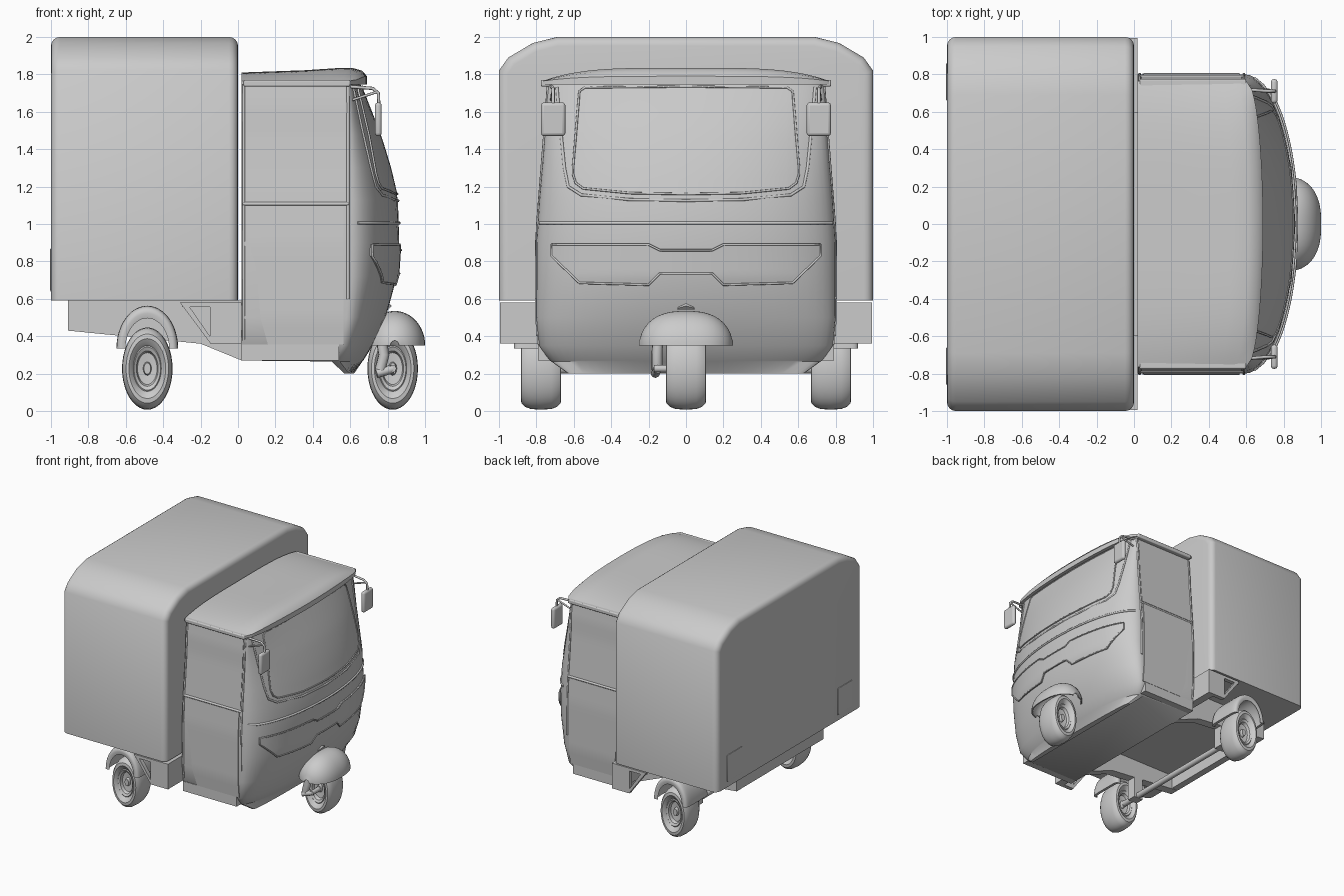
import bpy, bmesh
from math import sin, cos, pi, radians, sqrt

if "Cube" in bpy.data.objects:
    bpy.data.objects.remove(bpy.data.objects["Cube"])


def mesh(name, verts, faces):
    me = bpy.data.meshes.new(name)
    bm = bmesh.new()
    vs = [bm.verts.new(v) for v in verts]
    for f in faces:
        bm.faces.new([vs[i] for i in f])
    bmesh.ops.remove_doubles(bm, verts=bm.verts, dist=1e-5)
    bmesh.ops.recalc_face_normals(bm, faces=bm.faces)
    bm.to_mesh(me)
    bm.free()
    ob = bpy.data.objects.new(name, me)
    bpy.context.collection.objects.link(ob)
    return ob


def slab(name, A, B):
    """Closed solid between two equal point grids."""
    n, m = len(A), len(A[0])
    verts = [p for g in (A, B) for row in g for p in row]
    k, F = n * m, []
    for i in range(n - 1):
        for j in range(m - 1):
            q = [i * m + j, i * m + j + 1, (i + 1) * m + j + 1, (i + 1) * m + j]
            F += [q, [a + k for a in q]]
    rim = [j for j in range(m)] + [i * m + m - 1 for i in range(1, n)]
    rim += [(n - 1) * m + j for j in range(m - 2, -1, -1)] + [i * m for i in range(n - 2, 0, -1)]
    for a, b in zip(rim, rim[1:] + rim[:1]):
        F.append([a, b, b + k, a + k])
    return mesh(name, verts, F)


def extrude(name, prof, a, b, axis):
    put = (lambda p, t: (t, *p)) if axis == 'x' else (lambda p, t: (p[0], t, p[1]))
    n = len(prof)
    F = [list(range(n)), list(range(n, 2 * n))]
    F += [[i, (i + 1) % n, (i + 1) % n + n, i + n] for i in range(n)]
    return mesh(name, [put(p, t) for t in (a, b) for p in prof], F)


def box(name, x0, x1, y0, y1, z0, z1, bev=0):
    ob = extrude(name, [(x0, z0), (x1, z0), (x1, z1), (x0, z1)], y0, y1, 'y')
    if bev:
        md = ob.modifiers.new('round', 'BEVEL')
        md.width, md.segments = bev, 3
    return ob


def tube(name, pts, r, closed=False):
    cu = bpy.data.curves.new(name, 'CURVE')
    cu.dimensions, cu.bevel_depth, cu.bevel_resolution, cu.use_fill_caps = '3D', r, 2, True
    sp = cu.splines.new('POLY')
    sp.points.add(len(pts) - 1)
    for p, q in zip(sp.points, pts):
        p.co = (*q, 1)
    sp.use_cyclic_u = closed
    ob = bpy.data.objects.new(name, cu)
    bpy.context.collection.objects.link(ob)


def lerp(tab, v):
    for a, b in zip(tab, tab[1:]):
        if v <= b[0]:
            t = max(0, (v - a[0]) / (b[0] - a[0]))
            return [p + (q - p) * t for p, q in zip(a[1:], b[1:])]
    return list(tab[-1][1:])


def mirrored(half):
    return [(-y, z) for y, z in half[::-1] if y > 0] + half


# cabin sections: z, rear x, half width, corner x, nose x
CAB = [(.2, .57, .63, .59, .62), (.265, .5, .72, .53, .665), (.27, .02, .73, .53, .67),
       (.35, .02, .785, .56, .72), (.5, .02, .80, .58, .79), (.72, .02, .80, .59, .85),
       (.9, .02, .80, .59, .862), (1.13, .02, .785, .59, .855), (1.3, .02, .77, .59, .815),
       (1.48, .02, .755, .59, .76), (1.62, .02, .75, .59, .705), (1.76, .02, .735, .59, .65)]


def front(y, z, off=0):
    _, w, xc, nose = lerp(CAB, z)
    return (xc + (nose - xc) * sqrt(max(0, 1 - (y / w) ** 2)) + off, y, z)


def side(s, x, z, off=0):
    return (x, s * (lerp(CAB, z)[1] + off), z)


rings = []
for z, xr, w, xc, nose in CAB:
    arc = [(xc + (nose - xc) * cos(t), w * sin(t), z) for t in [radians(-90 + 6 * i) for i in range(31)]]
    rings.append([(xr, -w, z)] + arc + [(xr, w, z)])
N = len(rings[0])
F = [[r * N + i, r * N + (i + 1) % N, (r + 1) * N + (i + 1) % N, (r + 1) * N + i]
     for r in range(len(rings) - 1) for i in range(N)]
F += [list(range(N)), [(len(rings) - 1) * N + i for i in range(N)]]
mesh('cabin_body', [p for r in rings for p in r], F)


# panels that follow the curved nose
def front_panel(name, bot, top, off):
    w = top[-1][0]
    ys = sorted({round(-w + 2 * w * i / 40, 4) for i in range(41)} | {p[0] for p in bot + top})
    def grid(o):
        return [[front(y, lerp(bot, y)[0] * (1 - v / 8) + lerp(top, y)[0] * v / 8, o)
                 for v in range(9)] for y in ys]
    slab(name, grid(off), grid(-.03))
    loop = [(y, lerp(top, y)[0]) for y in ys] + [(y, lerp(bot, y)[0]) for y in ys[::-1]]
    tube(name + '_trim', [front(y, z, off) for y, z in loop], .006, True)


front_panel('windshield', mirrored([(0, 1.16), (.3, 1.165), (.55, 1.19), (.59, 1.22), (.605, 1.27)]),
            mirrored([(0, 1.735), (.54, 1.73), (.57, 1.71), (.605, 1.29)]), .004)
front_panel('headlight_band', mirrored([(0, .735), (.14, .735), (.2, .675), (.57, .685), (.72, .83)]),
            mirrored([(0, .86), (.14, .86), (.2, .89), (.72, .89)]), .012)
ys = [-.78 + .039 * i for i in range(41)]
tube('nose_belt_trim', [front(y, 1.005, .002) for y in ys], .009)
frame = mirrored([(0, 1.125), (.3, 1.13), (.56, 1.155), (.63, 1.2), (.65, 1.3), (.67, 1.5), (.69, 1.73)])
tube('windshield_surround', [front(y, z) for y, z in frame], .008)

# roof with curved visor
def roof(top):
    g = []
    for i in range(33):
        v = -1 + i / 16
        xf = .6 + .09 * sqrt(1 - v * v)
        row = []
        for k in (0, .25, .5, .75, .88, .96, 1):
            x = .02 + (xf - .02) * k
            h = lerp([(0, 1.81), (.5, 1.822), (.75, 1.833), (.88, 1.835), (.96, 1.82), (1, 1.79)], k)[0]
            row.append((x, .765 * v, 1.765 + (h - 1.765) * (1 - abs(v) ** 4) if top else 1.745))
        g.append(row)
    return g
slab('cabin_roof', roof(True), roof(False))

# doors, sills, mirrors on both sides
DOOR = [(.355, .16), (.5, .12), (.75, .1), (.86, .07), (.95, .045), (1.1, .055)]
for s, n in ((-1, 'right'), (1, 'left')):
    def panel(z0, z1, xa, xb, off):
        return [[side(s, xa(z) + (xb - xa(z)) * k / 4, z, off) for k in range(5)]
                for z in [z0 + (z1 - z0) * i / 16 for i in range(17)]]
    dx = lambda z: lerp(DOOR, z)[0]
    wx = lambda z: .04
    slab(n + '_door', panel(.355, 1.1, dx, .565, .007), panel(.355, 1.1, dx, .565, -.02))
    slab(n + '_side_window', panel(1.12, 1.73, wx, .575, .004), panel(1.12, 1.73, wx, .575, -.02))
    tube(n + '_waist_trim', [side(s, .025, 1.108), side(s, .59, 1.108)], .01)
    tube(n + '_front_pillar', [side(s, .588, z) for z in (.6, .8, 1, 1.3, 1.5, 1.75)], .008)
    tube(n + '_rear_pillar', [side(s, .03, z) for z in (.3, .4, .6, 1, 1.3, 1.5, 1.75)], .008)
    box(n + '_sill', .02, .54, s * .6, s * .79, .27, .355)
    box(n + '_roof_gutter', .03, .6, s * .7, s * .775, 1.735, 1.77, .008)
    tube(n + '_mirror_arm', [(.59, s * .72, 1.735), (.72, s * .71, 1.725), (.75, s * .71, 1.7),
                             (.755, s * .71, 1.6)], .009)
    tube(n + '_mirror_brace', [(.6, s * .72, 1.66), (.74, s * .715, 1.705)], .007)
    box(n + '_mirror', .732, .768, s * .71 - .065, s * .71 + .065, 1.47, 1.65, .017)

# cargo box with rounded roof and rounded end edges
prof = mirrored([(.69, 2), (.82, 1.967), (.95, 1.89), (1, 1.82), (1, .59)])
cargo = extrude('cargo_box', prof, -1, 0, 'x')
bm = bmesh.new()
bm.from_mesh(cargo.data)
ends = [e for e in bm.edges if abs(e.verts[0].co.x - e.verts[1].co.x) < 1e-4
        and max(v.co.z for v in e.verts) > .7]
bmesh.ops.bevel(bm, geom=ends, offset=.048, segments=4, profile=.5, affect='EDGES')
bm.to_mesh(cargo.data)
bm.free()

# chassis
RAIL = [(-.91, .57), (-.91, .43), (-.2, .36), (.02, .27), (.02, .57)]
box('front_crossmember', -.05, .02, -.995, .995, .36, .58)
box('rear_crossmember', -.91, -.85, -.6, .6, .43, .57)
box('deck', -.91, .02, -.6, .6, .55, .592)
tube('rear_axle', [(-.485, -.7, .225), (-.485, .7, .225)], .025)
for s, n in ((-1, 'right'), (1, 'left')):
    extrude(n + '_chassis_rail', RAIL, s * .52, s * .6, 'y')
    y0, y1 = s * .96, s * .995
    box(n + '_bracket_post', -.15, -.05, y0, y1, .36, .58)
    box(n + '_bracket_top', -.3, -.15, y0, y1, .555, .58)
    extrude(n + '_bracket_brace', [(-.31, .58), (-.275, .58), (-.15, .4), (-.15, .365)], y0, y1, 'y')
    box(n + '_tail_light', -1.0, -.97, s * .66, s * .86, .64, .87, .004).location.x = -.004
    box(n + '_spring_mount', -.53, -.44, s * .52, s * .6, .2, .45)

# wheels, squashed lengthwise like the rest of the body
HALF = [(0, .07), (.03, .07), (.036, .045), (.085, .05), (.095, .075), (.115, .085), (.122, .08),
        (.13, .09), (.16, .108), (.185, .105), (.205, .085), (.216, .055), (.22, 0)]
def wheel(name, x, y):
    pr = HALF + [(r, -h) for r, h in HALF[-2::-1]]
    m, S = len(pr), 40
    V = [(x + .614 * r * cos(2 * pi * i / S), y + h, .227 + r * sin(2 * pi * i / S))
         for i in range(S) for r, h in pr]
    mesh(name, V, [[i * m + j, i * m + j + 1, (i + 1) % S * m + j + 1, (i + 1) % S * m + j]
                   for i in range(S) for j in range(1, m - 2)]
         + [[i * m + j for i in range(S)] for j in (1, m - 2)])
wheel('right_rear_wheel', -.485, -.775)
wheel('left_rear_wheel', -.485, .775)
wheel('front_wheel', .827, 0)

# fenders
def fender(name, cx, cy, cz, rx, rz, hw, power, inner, a0=0, a1=180):
    def grid(k):
        g = []
        for i in range(25):
            t = radians(a0 + (a1 - a0) * i / 24)
            row = []
            for j in range(21):
                v = sin(pi / 2 * (-1 + j / 10))
                f = k * max(.02, 1 - abs(v) ** power[0]) ** power[1]
                row.append((cx + rx * f * cos(t), cy + hw * v * (1 if k == 1 else .96), cz + rz * f * sin(t)))
            g.append(row)
        return g
    slab(name, grid(1), grid(inner))
fender('right_rear_fender', -.485, -.765, .335, .165, .228, .155, (6, .05), .86)
fender('left_rear_fender', -.485, .765, .335, .165, .228, .155, (6, .05), .86)
fender('front_fender', .838, 0, .35, .163, .185, .25, (2.6, .5), .93)

# single-sided front suspension
tube('front_fork', [(.76, -.15, .42), (.78, -.155, .3), (.76, -.155, .22)], .03)
tube('front_swing_arm', [(.74, -.165, .2), (.827, -.15, .225)], .024)
tube('front_hub_axle', [(.827, -.17, .227), (.827, 0, .227)], .02)
tube('steering_column', [(.78, 0, .52), (.7, 0, .6)], .06)

# smooth shading with sharp edges kept
bpy.ops.object.select_all(action='DESELECT')
for ob in bpy.context.scene.objects:
    if ob.type == 'MESH':
        ob.select_set(True)
        bpy.context.view_layer.objects.active = ob
bpy.ops.object.shade_smooth_by_angle(angle=radians(35))
